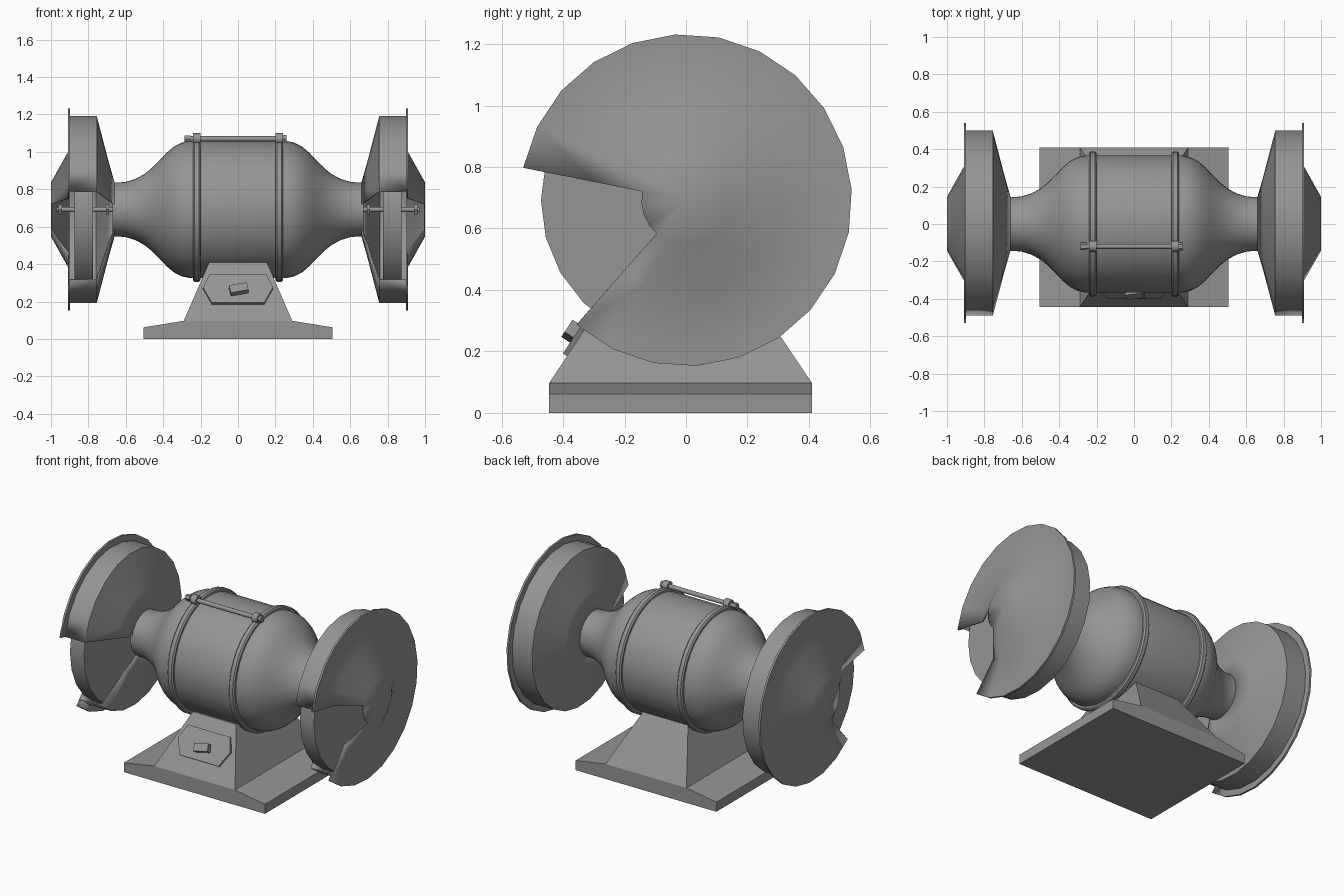
import bpy, bmesh, math
from mathutils import Matrix, Vector

AXIS = 0.692  # height of the shaft

cube = bpy.data.objects.get("Cube")
if cube:
    bpy.data.objects.remove(cube, do_unlink=True)

grey = bpy.data.materials.new("machine grey")
grey.use_nodes = True
grey.diffuse_color = (0.3, 0.3, 0.3, 1)
grey.node_tree.nodes["Principled BSDF"].inputs["Base Color"].default_value = (0.3, 0.3, 0.3, 1)


def finish(bm, name, smooth=True, matrix=None):
    """Turn a bmesh into a shaded, coloured object."""
    bmesh.ops.remove_doubles(bm, verts=bm.verts, dist=1e-5)
    bmesh.ops.recalc_face_normals(bm, faces=bm.faces)
    if matrix:
        bm.transform(matrix)
    mesh = bpy.data.meshes.new(name)
    bm.to_mesh(mesh)
    bm.free()
    mesh.materials.append(grey)
    obj = bpy.data.objects.new(name, mesh)
    bpy.context.scene.collection.objects.link(obj)
    if smooth:
        bpy.ops.object.select_all(action='DESELECT')
        obj.select_set(True)
        bpy.context.view_layer.objects.active = obj
        bpy.ops.object.shade_smooth_by_angle(angle=math.radians(32))
    return obj


def revolve(name, profile, sides, start=0.0, notch=0, hub=0.0, y=0, z=AXIS):
    """Spin (x, radius) points about the x axis, leaving out notch segments beyond the hub."""
    bm = bmesh.new()
    rings = []
    for x, r in profile:
        angles = [math.radians(start) + 2 * math.pi * i / sides for i in range(sides)]
        rings.append([bm.verts.new((x, y + r * math.cos(a), z + r * math.sin(a))) for a in angles])
    for (p, q), (a, b) in zip(zip(profile, profile[1:]), zip(rings, rings[1:])):
        for i in range(sides):
            if i < notch and max(p[1], q[1]) > hub:
                continue
            j = (i + 1) % sides
            bm.faces.new((a[i], a[j], b[j], b[i]))
    bmesh.ops.dissolve_degenerate(bm, edges=bm.edges, dist=1e-5)
    return finish(bm, name)


def rod(name, x0, x1, r, sides=12, y=0, z=AXIS):
    return revolve(name, [(x0, 0), (x0, r), (x1, r), (x1, 0)], sides, y=y, z=z)


def prism(name, points, depth, matrix):
    """Extrude a flat outline along its local z."""
    bm = bmesh.new()
    face = bm.faces.new([bm.verts.new((u, v, 0)) for u, v in points])
    out = bmesh.ops.extrude_face_region(bm, geom=[face])
    bmesh.ops.translate(bm, vec=(0, 0, depth), verts=[g for g in out["geom"] if isinstance(g, bmesh.types.BMVert)])
    return finish(bm, name, False, matrix)


def mirrored(points):
    return points + [(-x, y) for x, y in reversed(points)]


# Motor housing with tapering necks
half = [(0, 0.366), (0.26, 0.366), (0.3, 0.358), (0.34, 0.338), (0.38, 0.305), (0.42, 0.262),
        (0.46, 0.222), (0.5, 0.19), (0.55, 0.163), (0.6, 0.148), (0.64, 0.144), (0.67, 0.144), (0.67, 0)]
revolve("motor_housing", [(-x, r) for x, r in reversed(half[1:])] + half[1:], 40)

# Clamp bands, lugs and the clamp bolt
for side, s in (("left", 1), ("right", -1)):
    c = s * 0.22
    revolve(side + "_clamp_band", [(c - 0.02, 0.35), (c - 0.02, 0.378), (c - 0.012, 0.387),
                                   (c + 0.012, 0.387), (c + 0.02, 0.378), (c + 0.02, 0.35)], 40)
    rod(side + "_clamp_lug", c - 0.02, c + 0.02, 0.03, y=-0.12, z=1.07)
rod("clamp_bolt", -0.28, 0.25, 0.014, y=-0.12, z=1.07)
rod("clamp_bolt_head", -0.285, -0.255, 0.02, 6, y=-0.12, z=1.07)
rod("clamp_bolt_nut", 0.235, 0.258, 0.022, 6, y=-0.12, z=1.07)

# Wheel guards with a wedge opening, wheels and axles
guard = [(0.66, 0.145), (0.69, 0.25), (0.755, 0.5), (0.897, 0.5), (0.897, 0.54),
         (0.91, 0.54), (0.908, 0.31), (1.0, 0.145), (1.0, 0)]
for side, s in (("left", 1), ("right", -1)):
    shell = revolve(side + "_wheel_guard", [(s * x, r) for x, r in guard], 24, 168.7, 4, 0.146)
    wall = shell.modifiers.new("wall", 'SOLIDIFY')
    wall.thickness = 0.006
    wall.offset = -1
    rod(side + "_grinding_wheel", s * 0.775, s * 0.875, 0.472, 24, z=AXIS)
    rod(side + "_axle", s * 0.66, s * 0.97, 0.014)
    rod(side + "_outer_nut", s * 0.94, s * 0.96, 0.03, 6)
    rod(side + "_inner_nut", s * 0.69, s * 0.705, 0.03, 6)

# Base plate with sloping wings
stand = Matrix(((1, 0, 0, 0), (0, 0, -1, 0.41), (0, 1, 0, 0), (0, 0, 0, 1)))
prism("base_plate", mirrored([(0.505, 0), (0.505, 0.062), (0.29, 0.097)]), 0.855, stand)

# Tapered pedestal
bm = bmesh.new()
bmesh.ops.create_cube(bm, size=1)
for v in bm.verts:
    top = v.co.z > 0
    v.co.x = math.copysign(0.155 if top else 0.29, v.co.x)
    if v.co.y < 0:
        v.co.y = -0.24 if top else -0.445
    else:
        v.co.y = 0.2 if top else 0.41
    v.co.z = 0.408 if top else 0.097
finish(bm, "pedestal", False)

# Switch panel and toggle lying on the sloping front
up = Vector((0, 0.205, 0.311)).normalized()
out = Vector((1, 0, 0)).cross(up)
panel = Matrix((Vector((1, 0, 0)), up, out)).transposed().to_4x4()
panel.translation = Vector((0, -0.445, 0.097)) + up * 0.2
outline = mirrored([(0.14, -0.095), (0.187, 0.003), (0.15, 0.09)])
prism("switch_panel", outline, 0.016, panel)
knob = panel @ Matrix.Rotation(math.radians(12), 4, 'Z') @ Matrix.Translation((0, -0.02, 0))
prism("switch_toggle", mirrored([(0.048, -0.024), (0.048, 0.024)]), 0.05, knob)
